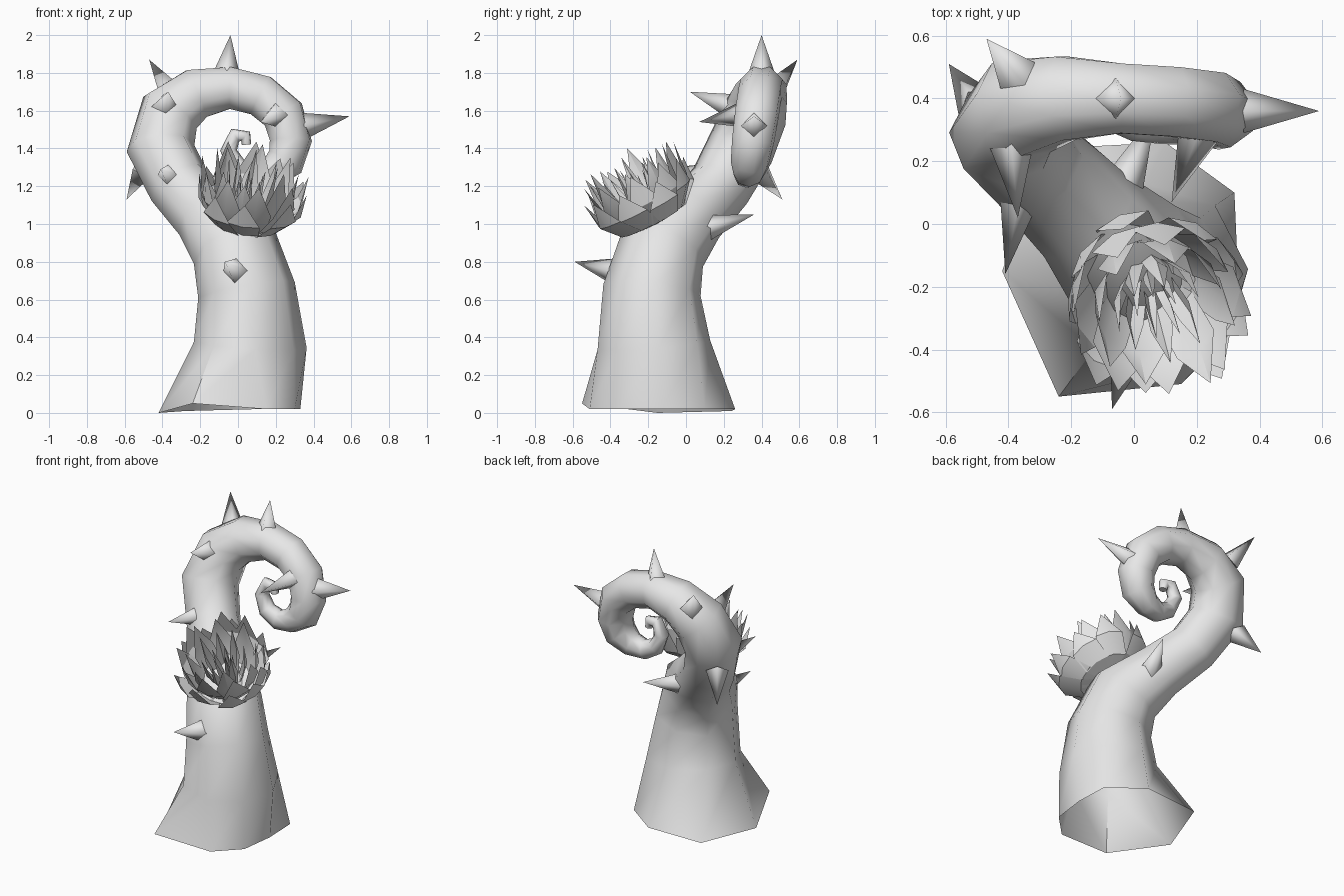
import bpy, bmesh, math, random
from mathutils import Vector, Matrix

random.seed(4)
cube = bpy.data.objects.get("Cube")
if cube:
    bpy.data.objects.remove(cube, do_unlink=True)

grey = bpy.data.materials.new("plain_grey")
grey.use_nodes = True
grey.diffuse_color = (0.8, 0.8, 0.8, 1)
grey.node_tree.nodes["Principled BSDF"].inputs["Base Color"].default_value = (0.8, 0.8, 0.8, 1)


def finish(bm, name, angle, closed=True):
    if closed:
        bmesh.ops.recalc_face_normals(bm, faces=bm.faces)
    mesh = bpy.data.meshes.new(name)
    bm.to_mesh(mesh)
    bm.free()
    mesh.materials.append(grey)
    ob = bpy.data.objects.new(name, mesh)
    bpy.context.collection.objects.link(ob)
    bpy.ops.object.select_all(action='DESELECT')
    ob.select_set(True)
    bpy.context.view_layer.objects.active = ob
    bpy.ops.object.shade_smooth_by_angle(angle=math.radians(angle))
    return ob


# Curling stem: centre points and radius, from the open foot to the tip
SIDES = 8
stem = [
    (0, -0.13, 0.02, 0.38), (0.065, -0.17, 0.36, 0.3), (0.045, -0.18, 0.65, 0.26),
    (-0.02, -0.12, 0.88, 0.235), (-0.16, 0.03, 1.04, 0.185), (-0.31, 0.18, 1.2, 0.17),
    (-0.41, 0.29, 1.4, 0.18), (-0.36, 0.37, 1.59, 0.17), (-0.22, 0.4, 1.69, 0.145),
    (-0.04, 0.4, 1.72, 0.12), (0.12, 0.39, 1.68, 0.12), (0.24, 0.375, 1.58, 0.12),
    (0.28, 0.355, 1.44, 0.115), (0.25, 0.34, 1.33, 0.105), (0.17, 0.33, 1.27, 0.08),
    (0.08, 0.32, 1.255, 0.065), (-0.005, 0.32, 1.3, 0.055), (-0.05, 0.33, 1.39, 0.045),
    (-0.015, 0.33, 1.47, 0.04), (0.04, 0.33, 1.465, 0.034), (0.045, 0.33, 1.42, 0.025),
]
foot = [(-0.24, -0.55, 0.05), (0.15, -0.51, 0.02), (0.3, -0.36, 0.02), (0.33, -0.13, 0.02),
        (0.32, 0.1, 0.02), (0.1, 0.26, 0.02), (-0.28, 0.24, 0.01), (-0.42, -0.15, 0)]

bm = bmesh.new()
rings = [[bm.verts.new(p) for p in foot]]
centres = [Vector(p[:3]) for p in stem]
tangent = Vector((0, 0, 1))
offsets = [Vector((math.cos(a), math.sin(a), 0)) for a in
           (math.radians(-130 + 360 / SIDES * k) for k in range(SIDES))]
for i in range(1, len(stem)):
    ahead = centres[min(i + 1, len(stem) - 1)]
    new_tangent = ((ahead - centres[i]).normalized()
                   + (centres[i] - centres[i - 1]).normalized()).normalized()
    turn = tangent.rotation_difference(new_tangent)
    for o in offsets:
        o.rotate(turn)
    tangent = new_tangent
    rings.append([bm.verts.new(centres[i] + o * stem[i][3]) for o in offsets])
for a, b in zip(rings, rings[1:]):
    for k in range(SIDES):
        n = (k + 1) % SIDES
        bm.faces.new((a[k], a[n], b[n], b[k]))
bm.faces.new(rings[-1])
finish(bm, "curling_stem", 60, closed=False)

# Four-sided thorns: root and tip
thorns = [
    ((-0.06, 0.4, 1.8), (-0.04, 0.4, 2.0)),
    ((-0.37, 0.47, 1.71), (-0.47, 0.59, 1.87)),
    ((-0.5, 0.38, 1.29), (-0.59, 0.51, 1.13)),
    ((0.35, 0.36, 1.52), (0.59, 0.36, 1.57)),
    ((-0.39, 0.25, 1.62), (-0.37, 0.02, 1.7)),
    ((0.21, 0.3, 1.58), (0.12, 0.07, 1.54)),
    ((-0.36, 0.11, 1.25), (-0.41, -0.16, 1.29)),
    ((-0.01, -0.38, 0.75), (-0.07, -0.59, 0.8)),
    ((-0.04, 0.11, 0.98), (0.07, 0.36, 1.05)),
]
for i, (root, tip) in enumerate(thorns):
    root, tip = Vector(root), Vector(tip)
    axis = tip - root
    bm = bmesh.new()
    place = Matrix.Translation((root + tip) / 2) @ axis.to_track_quat('Z', 'Y').to_matrix().to_4x4()
    bmesh.ops.create_cone(bm, cap_ends=True, segments=4, radius1=0.07, radius2=0,
                          depth=axis.length, matrix=place)
    finish(bm, f"thorn_{i + 1}", 95)

# Bowl-shaped flower: rings of broad thin petals that curve inward at the top
PROFILE = [(0.03, 0, 0.03), (0.18, 0.03, 0.085), (0.275, 0.15, 0.09), (0.29, 0.32, 0)]


def add_petal(bm, angle, spread, height, width):
    out = Vector((math.cos(angle), math.sin(angle), 0))
    side = Vector((-out.y, out.x, 0))
    rows = []
    for r, h, w in PROFILE:
        mid = out * r * spread + Vector((0, 0, h * height))
        if w == 0:
            rows.append([bm.verts.new(mid)] * 3)
        else:
            cup = -out * w * 0.25
            rows.append([bm.verts.new(mid + side * w * width + cup), bm.verts.new(mid),
                         bm.verts.new(mid - side * w * width + cup)])
    for a, b in zip(rows, rows[1:]):
        for k in range(2):
            corners = list(dict.fromkeys((a[k], a[k + 1], b[k + 1], b[k])))
            bm.faces.new(corners)


bm = bmesh.new()
# petal count, spread, height, width
for count, spread, height, width in ((9, 1.06, 0.8, 1.0), (9, 0.95, 1.08, 1.0),
                                     (8, 0.78, 1.2, 0.85), (7, 0.5, 1.1, 0.4),
                                     (5, 0.25, 1.0, 0.2)):
    start = random.random()
    for k in range(count):
        add_petal(bm, start + math.tau * k / count + random.uniform(-0.12, 0.12),
                  spread * random.uniform(0.9, 1.06), height * random.uniform(0.88, 1.1), width)
flower = finish(bm, "flower", 30, closed=False)
facing = Vector((0.12, -0.46, 0.87)).to_track_quat('Z', 'Y').to_matrix().to_4x4()
flower.data.transform(Matrix.Translation((0.045, -0.16, 1.0)) @ facing)
